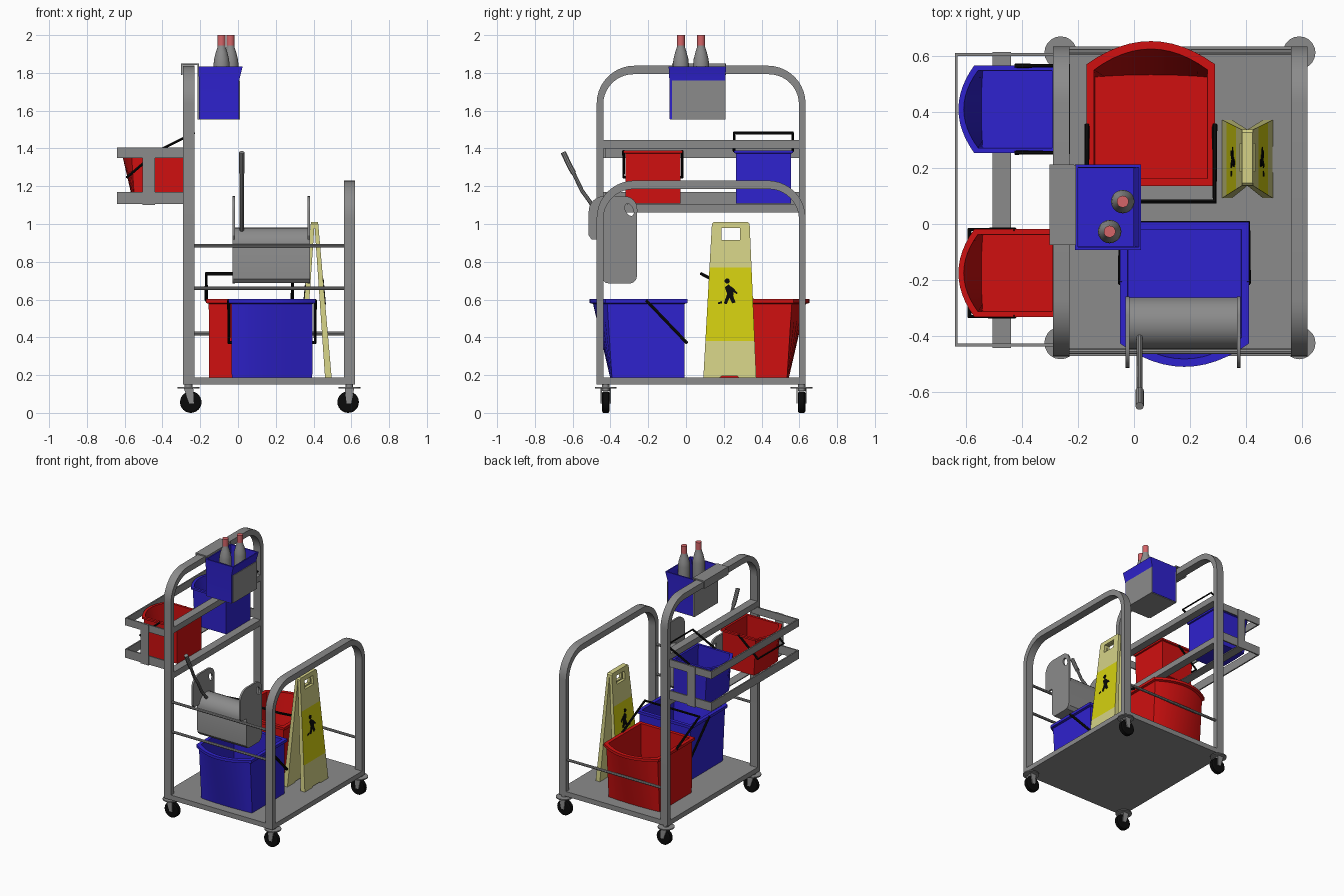
import bpy, bmesh, math
from mathutils import Matrix, Vector

if "Cube" in bpy.data.objects:
    bpy.data.objects.remove(bpy.data.objects["Cube"])

def mat(name, r, g, b):
    m = bpy.data.materials.new(name)
    m.diffuse_color = (r, g, b, 1)
    m.use_nodes = True
    m.node_tree.nodes["Principled BSDF"].inputs["Base Color"].default_value = m.diffuse_color
    return m

GREY = mat("metal grey", .26, .26, .26)
BLUE = mat("bucket blue", .028, .016, .62)
RED = mat("bucket red", .63, .005, .005)
BLACK = mat("black", .003, .003, .003)
PALE = mat("pale yellow", .66, .64, .24)
YELLOW = mat("bright yellow", .66, .63, .005)
PINK = mat("cap pink", .66, .13, .14)

def finish(name, bm, *mats):
    bmesh.ops.recalc_face_normals(bm, faces=bm.faces)
    me = bpy.data.meshes.new(name)
    bm.to_mesh(me)
    bm.free()
    for m in mats:
        me.materials.append(m)
    ob = bpy.data.objects.new(name, me)
    bpy.context.collection.objects.link(ob)
    return ob

def box(name, x0, x1, y0, y1, z0, z1, m):
    bm = bmesh.new()
    bmesh.ops.create_cube(bm, size=1)
    for v in bm.verts:
        v.co = Vector(((x0+x1)/2 + v.co.x*(x1-x0), (y0+y1)/2 + v.co.y*(y1-y0), (z0+z1)/2 + v.co.z*(z1-z0)))
    return finish(name, bm, m)

def curve_bm(cu):
    """Turn a curve into a welded bmesh."""
    ob = bpy.data.objects.new("tmp", cu)
    bpy.context.collection.objects.link(ob)
    me = bpy.data.meshes.new_from_object(ob.evaluated_get(bpy.context.evaluated_depsgraph_get()))
    bpy.data.objects.remove(ob)
    bm = bmesh.new()
    bm.from_mesh(me)
    bpy.data.meshes.remove(me)
    bmesh.ops.remove_doubles(bm, verts=bm.verts, dist=1e-5)
    for f in bm.faces:
        f.material_index = 0
    return bm

def add_spline(cu, pts, cyclic):
    s = cu.splines.new('POLY')
    s.points.add(len(pts) - 1)
    for p, q in zip(s.points, pts):
        p.co = (*q, 0, 1) if len(q) == 2 else (*q, 1)
    s.use_cyclic_u = cyclic

def prism(plane, d0, d1, *loops):
    """Extrude outlines (later loops are holes) across the given plane."""
    cu = bpy.data.curves.new("tmp", 'CURVE')
    cu.dimensions, cu.fill_mode, cu.extrude = '2D', 'BOTH', (d1 - d0) / 2
    for l in loops:
        add_spline(cu, l, True)
    bm = curve_bm(cu)
    for v in bm.verts:
        u, w, d = v.co.x, v.co.y, v.co.z + (d0 + d1) / 2
        v.co = Vector((d, u, w)) if plane == 'yz' else Vector((u, d, w))
    bmesh.ops.recalc_face_normals(bm, faces=bm.faces)
    return bm

def tube(name, pts, r, m, res=1):
    cu = bpy.data.curves.new("tmp", 'CURVE')
    cu.dimensions, cu.bevel_depth, cu.bevel_resolution, cu.use_fill_caps = '3D', r, res, True
    add_spline(cu, pts, False)
    return finish(name, curve_bm(cu), m)

def lathe(name, c, prof, m, n=20, axis='z'):
    bm = bmesh.new()
    loft(bm, [[(r*math.cos(a), r*math.sin(a), h) for a in (2*math.pi*i/n for i in range(n))] for r, h in prof])
    if axis == 'y':
        bm.transform(Matrix.Rotation(math.pi/2, 4, 'X'))
    bm.transform(Matrix.Translation(c))
    return finish(name, bm, m)

def loft(bm, rings):
    vs = [[bm.verts.new(p) for p in r] for r in rings]
    n = len(vs[0])
    for a, b in zip(vs, vs[1:]):
        for i in range(n):
            bm.faces.new((a[i], a[(i+1) % n], b[(i+1) % n], b[i]))
    bm.faces.new(vs[0])
    bm.faces.new(vs[-1])

def arc(cy, cz, r, a0, a1, n=10):
    return [(cy + r*math.cos(math.radians(a0+(a1-a0)*i/n)), cz + r*math.sin(math.radians(a0+(a1-a0)*i/n))) for i in range(n+1)]

# platform and the two arched end frames
box("platform", -.29, .62, -.472, .633, .15, .187, GREY)
Y0, Y1 = -.473, .633
for name, x0, x1, top in (("tall_frame", -.29, -.23, 1.838), ("low_frame", .56, .62, 1.23)):
    R, r, c = .2, .16, top - .2
    outer = [(Y0, .15)] + arc(Y0+R, c, R, 180, 90) + arc(Y1-R, c, R, 90, 0) + [(Y1, .15)]
    inner = [(Y1-.035, .15)] + arc(Y1-.035-r, c-.005, r, 0, 90) + arc(Y0+.035+r, c-.005, r, 90, 180) + [(Y0+.035, .15)]
    finish(name, prism('yz', x0, x1, outer + inner), GREY)
for z0, z1 in ((1.06, 1.105), (1.4, 1.445)):
    box("frame_crossbar", -.29, -.23, Y0+.02, Y1-.02, z0, z1, GREY)
for y, z in ((-.455, .885), (-.455, .66), (.615, .42)):
    tube("side_rail", [(-.25, y, z), (.58, y, z)], .01, GREY, 2)

# casters
for x in (-.262, .59):
    for y in (-.425, .612):
        wx = x + (.012 if x < 0 else -.007)
        lathe("caster_wheel", (wx, y, .057), [(.048, -.02), (.057, -.014), (.057, .014), (.048, .02)], BLACK, 24, 'y')
        lathe("caster_plate", (x, y, .13), [(.058, 0), (.058, .008)], GREY)
        lathe("caster_stem", (x, y, .115), [(.02, 0), (.02, .04)], GREY, 12)
        for s in (-1, 1):
            finish("caster_fork", prism('xz', y+s*.024-.003, y+s*.024+.003,
                   [(x-.025, .13), (x+.025, .13), (wx+.016, .05), (wx-.008, .05)]), GREY)

# rack on the left end: two U straps and a cradle
for z0, z1 in ((1.105, 1.17), (1.35, 1.405)):
    box("rack_outer_strap", -.64, -.63, -.437, .61, z0, z1, GREY)
    for y in (-.437, .6):
        box("rack_side_strap", -.64, -.25, y, y+.01, z0, z1, GREY)
box("cradle_floor", -.505, -.44, -.442, .615, 1.1, 1.107, GREY)
for y in (-.442, .609):
    box("cradle_side", -.505, -.44, y, y+.006, 1.1, 1.405, GREY)

# buckets: straight back and sides, bowed leaning front, rim and wire bail
def ring(hw, back, corner, mid, z, n=12):
    pts = [(-hw, back, z), (hw, back, z)]
    for i in range(n+1):
        t = 1 - 2*i/n
        pts.append((hw*t, -corner - (mid-corner)*(1-t*t), z))
    return pts

def bucket(name, loc, rot, scale, m, dy, dz):
    M = Matrix.Translation(loc) @ Matrix.Rotation(math.radians(rot), 4, 'Z') @ Matrix.Scale(scale, 4)
    bm = bmesh.new()
    loft(bm, [ring(.213, 0, .385, .395, 0), ring(.215, 0, .41, .485, .39), ring(.23, .014, .42, .503, .395),
              ring(.23, .014, .42, .503, .415), ring(.203, -.012, .4, .475, .415), ring(.2, -.012, .375, .383, .012)])
    bm.transform(M)
    finish(name, bm, m)
    pts = [(-.228, -.205, .41), (-.228, -.205+dy, .41+dz), (.228, -.205+dy, .41+dz), (.228, -.205, .41)]
    tube(name + "_bail", [M @ Vector(p) for p in pts], .0095*scale**.5, BLACK)

bucket("large_blue_bucket", (.18, -.007, .187), 0, 1, BLUE, .215, -.225)
bucket("large_red_bucket", (.06, .15, .187), 180, 1, RED, .275, .14)
bucket("small_blue_bucket", (-.285, .41, 1.108), -90, .68, BLUE, .28, .14)
bucket("small_red_bucket", (-.285, -.175, 1.108), -90, .68, RED, -.24, -.205)

# mop wringer: body, two end plates with finger holes, lever
body = [(-.445, .71), (-.425, .687), (-.285, .687), (-.265, .71), (-.262, .9)] + arc(-.355, .89, .092, 10, 170)
finish("wringer_body", prism('yz', -.025, .38, body), GREY)
plate = (arc(-.405, .725, .04, 180, 270, 5) + arc(-.3, .725, .04, 270, 360, 5) + arc(-.325, 1.08, .067, 0, 90, 6)
         + arc(-.435, 1.067, .08, 90, 180, 6) + [(-.515, .94), (-.5, .918), (-.445, .918)])
hole = [(-.3 + .022*math.cos(a) - .01*math.sin(a), 1.075 + .033*math.sin(a)) for a in (2*math.pi*i/12 for i in range(12))]
for x in (-.03, .367):
    finish("wringer_end_plate", prism('yz', x, x+.014, plate, hole), GREY)
tube("wringer_lever", [(.02, -.4, .96), (.02, -.46, 1.03), (.02, -.51, 1.12), (.02, -.55, 1.175), (.02, -.615, 1.31)], .011, GREY, 3)
tube("wringer_grip", [(.02, -.595, 1.27), (.02, -.615, 1.305), (.02, -.65, 1.38)], .015, GREY, 3)

# folding floor sign: two leaning leaves with a bright band and a slipping figure
leaf = [(.092, .188), (.18, .188), (.19, .196), (.27, .196), (.28, .188), (.372, .188), (.337, 1.0), (.327, 1.01), (.147, 1.01), (.137, 1.0)]
grip = [(.187, .915), (.287, .915), (.287, .978), (.187, .978)]
def lean(bm, s):
    for v in bm.verts:
        t = (1.01 - v.co.z) / .82
        v.co.x = .405 + v.co.x*(1 + .75*t) + s*(.009 + .064*t)
figure = [[(.205, .665), (.225, .68), (.255, .655), (.25, .62), (.262, .585), (.245, .58), (.23, .61), (.215, .575), (.2, .58), (.218, .63)],
          arc(.218, .698, .014, 0, 330, 11), [(.245, .665), (.275, .635), (.268, .628), (.24, .65)],
          [(.17, .585), (.19, .592), (.19, .58), (.17, .575)]]
for s in (-1, 1):
    bm = prism('yz', -.01, .01, leaf, grip)
    for z in (.38, .77):
        bmesh.ops.bisect_plane(bm, geom=bm.verts[:] + bm.edges[:] + bm.faces[:], plane_co=(0, 0, z), plane_no=(0, 0, 1))
    for f in bm.faces:
        f.material_index = int(f.normal.x*s > .5 and .38 < f.calc_center_median().z < .77)
    lean(bm, s)
    finish("floor_sign_leaf", bm, PALE, YELLOW)
    for part in figure:
        bm = prism('yz', s*.011 - .0015, s*.011 + .0015, part)
        lean(bm, s)
        finish("floor_sign_figure", bm, BLACK)

# hanging caddy with flared lip, grey cladding and hook
def rect(x0, x1, y0, y1, z):
    return [(x0, y0, z), (x1, y0, z), (x1, y1, z), (x0, y1, z)]
bm = bmesh.new()
loft(bm, [rect(-.207, .006, -.088, .208, 1.557), rect(-.207, .006, -.088, .208, 1.76), rect(-.21, .025, -.092, .212, 1.835),
          rect(-.2, .017, -.082, .202, 1.835), rect(-.2, -.002, -.08, .2, 1.76), rect(-.2, -.002, -.08, .2, 1.57)])
finish("caddy", bm, BLUE)
box("caddy_side_panel", .006, .011, -.075, .21, 1.552, 1.76, GREY)
box("caddy_back_panel", -.215, -.207, -.075, .21, 1.552, 1.85, GREY)
box("caddy_base_panel", -.207, .006, -.085, .205, 1.552, 1.557, GREY)
box("caddy_hook_top", -.302, -.215, -.075, .213, 1.841, 1.85, GREY)
box("caddy_hook_lip", -.302, -.294, -.075, .213, 1.79, 1.841, GREY)

# spray bottles
for x, y in ((-.04, .08), (-.087, -.027)):
    lathe("bottle", (x, y, 0), [(.04, 1.572), (.042, 1.58), (.042, 1.85), (.039, 1.875), (.03, 1.91), (.022, 1.935), (.02, 1.95)], GREY)
    lathe("bottle_cap", (x, y, 0), [(.021, 1.945), (.021, 2.0)], PINK)

# smooth rounded surfaces, keep edges crisp
bpy.ops.object.select_all(action='SELECT')
bpy.context.view_layer.objects.active = bpy.context.selected_objects[0]
bpy.ops.object.shade_smooth_by_angle(angle=math.radians(30))
